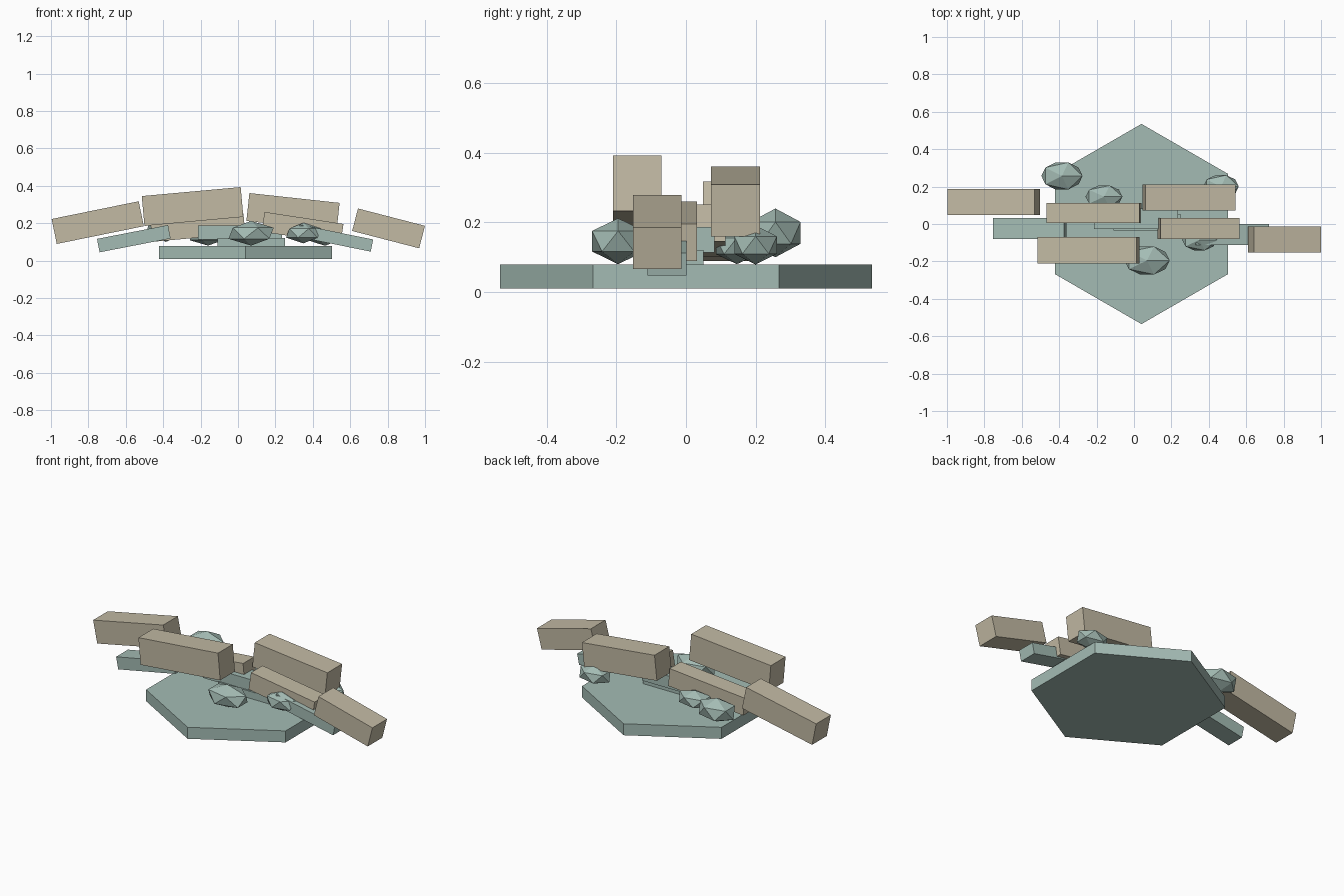
import bpy
from math import radians, pi

cube = bpy.data.objects.get("Cube")
if cube:
    bpy.data.objects.remove(cube, do_unlink=True)


def make_material(name, rgb):
    mat = bpy.data.materials.new(name)
    mat.use_nodes = True
    mat.diffuse_color = (*rgb, 1)
    bsdf = next(n for n in mat.node_tree.nodes if n.type == 'BSDF_PRINCIPLED')
    bsdf.inputs["Base Color"].default_value = (*rgb, 1)
    bsdf.inputs["Roughness"].default_value = 0.9
    return mat


teal = make_material("pale_teal_stone", (0.37, 0.50, 0.455))
tan = make_material("pale_tan_stone", (0.54, 0.49, 0.37))


def finish(name, mat):
    obj = bpy.context.object
    obj.name = name
    obj.data.materials.append(mat)
    return obj


def beam(name, mat, centre, size, tilt):
    """Box whose right end rises by tilt degrees."""
    bpy.ops.mesh.primitive_cube_add(size=1, location=centre,
                                    rotation=(0, -radians(tilt), 0))
    finish(name, mat).scale = size


def rock(name, centre, radii):
    """Squashed low-poly boulder."""
    bpy.ops.mesh.primitive_ico_sphere_add(subdivisions=1, radius=1, location=centre)
    finish(name, teal).scale = radii


# Hexagonal foundation with points to the front and back
bpy.ops.mesh.primitive_cylinder_add(vertices=6, radius=0.535, depth=0.069,
                                    location=(0.04, 0, 0.044))
finish("hexagonal_base", teal)

# Arch of large tan blocks
beam("outer_right_block", tan, (-0.75, 0.118, 0.203), (0.475, 0.139, 0.136), 11.5)
beam("upper_right_block", tan, (-0.243, -0.14, 0.289), (0.531, 0.14, 0.16), 5.2)
beam("inner_right_block", tan, (-0.215, 0.06, 0.176), (0.50, 0.107, 0.107), 5.2)
beam("inner_left_block", tan, (0.345, -0.024, 0.175), (0.427, 0.11, 0.107), -8.7)
beam("upper_left_block", tan, (0.294, 0.142, 0.260), (0.485, 0.14, 0.15), -6.2)
beam("outer_left_block", tan, (0.805, -0.083, 0.172), (0.37, 0.139, 0.124), -14.5)

# Teal slabs beneath the blocks
beam("right_slab", teal, (-0.557, -0.024, 0.117), (0.387, 0.112, 0.073), 11)
beam("left_slab", teal, (0.52, -0.055, 0.12), (0.40, 0.112, 0.066), -11.5)
beam("middle_slab", teal, (0.01, 0.028, 0.15), (0.45, 0.108, 0.074), 0)
beam("lower_slab", teal, (0.07, 0.008, 0.098), (0.36, 0.086, 0.045), 0)

# Boulders scattered around the slabs
rock("front_boulder", (0.07, -0.195, 0.146), (0.135, 0.088, 0.066))
rock("back_right_boulder", (-0.385, 0.257, 0.17), (0.123, 0.085, 0.07))
rock("back_middle_boulder", (-0.16, 0.146, 0.132), (0.11, 0.07, 0.052))
rock("back_left_boulder", (0.465, 0.2, 0.135), (0.106, 0.072, 0.056))
rock("front_left_boulder", (0.35, -0.085, 0.147), (0.104, 0.066, 0.055))
